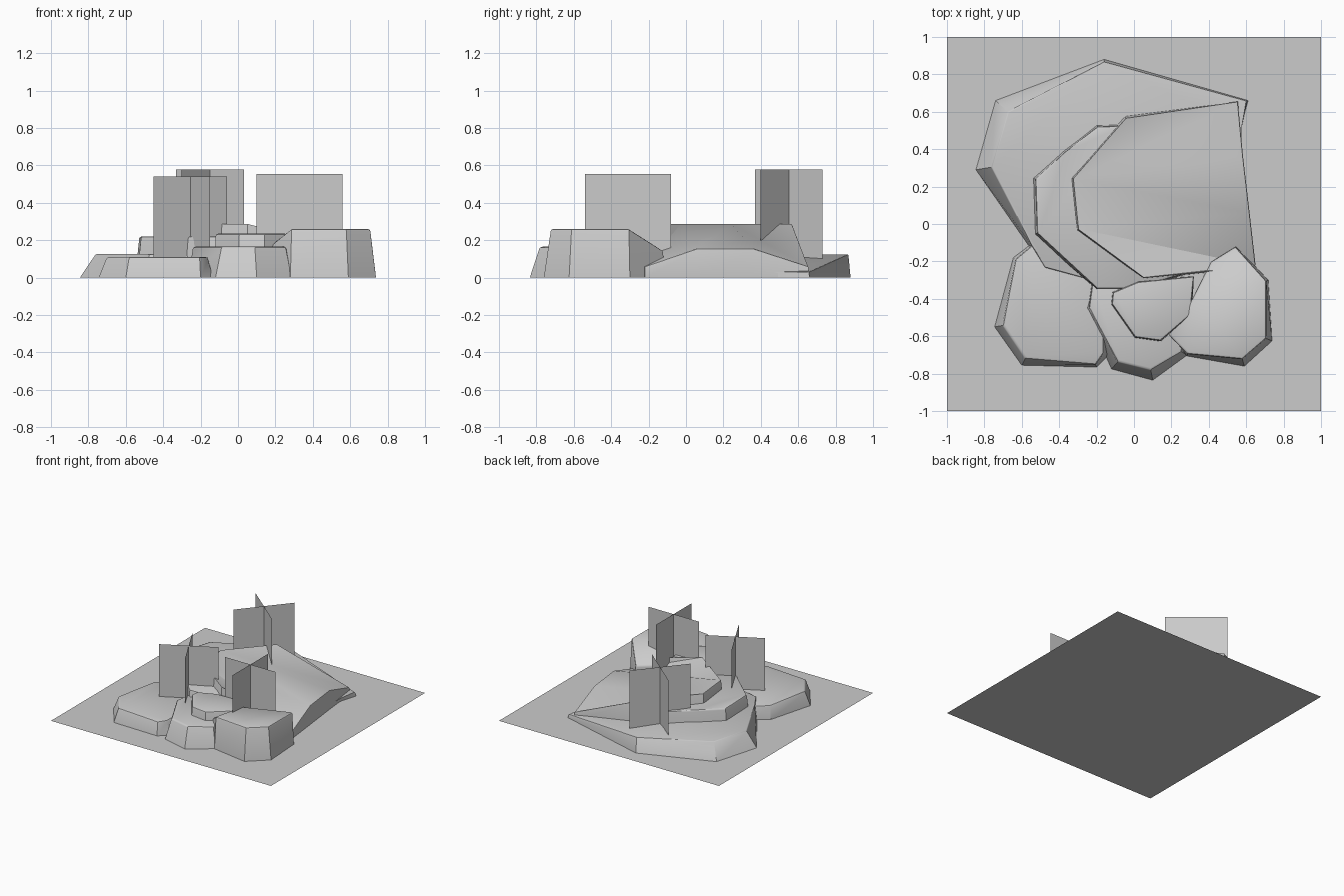
import bpy, bmesh, math
from mathutils import Vector


def finish(bm, name, smooth=False):
    me = bpy.data.meshes.new(name)
    bm.to_mesh(me)
    bm.free()
    ob = bpy.data.objects.new(name, me)
    bpy.context.collection.objects.link(ob)
    if smooth:
        bpy.ops.object.select_all(action='DESELECT')
        ob.select_set(True)
        bpy.context.view_layer.objects.active = ob
        bpy.ops.object.shade_smooth_by_angle(angle=math.radians(35))
    return ob


def terrace(name, ring, top_faces=None, bevel=0.012):
    """Open-bottomed mound; ring is counter-clockwise (x, y, top z, inset)."""
    bm = bmesh.new()
    n = len(ring)
    base, rim = [], []
    for i, (x, y, z, inset) in enumerate(ring):
        p = Vector((x, y))
        a = (p - Vector(ring[i - 1][:2])).normalized()
        b = (Vector(ring[(i + 1) % n][:2]) - p).normalized()
        inward = (Vector((-a.y, a.x)) + Vector((-b.y, b.x))).normalized()
        q = p + inward * inset
        base.append(bm.verts.new((x, y, 0)))
        rim.append(bm.verts.new((q.x, q.y, z)))
    for i in range(n):
        j = (i + 1) % n
        bm.faces.new((base[i], base[j], rim[j], rim[i]))
    for f in top_faces or [range(n)]:
        bm.faces.new([rim[i] for i in f])
    edges = [bm.edges.get((rim[i], rim[(i + 1) % n])) for i in range(n)]
    bmesh.ops.bevel(bm, geom=edges, offset=bevel, segments=2, profile=0.5,
                    affect='EDGES', clamp_overlap=True)
    return finish(bm, name, True)


def plant_cards(name, x, y, half, z0, z1, angle):
    """Two upright planes crossing at right angles."""
    bm = bmesh.new()
    for turn in (0, 90):
        t = math.radians(angle + turn)
        dx, dy = half * math.cos(t), half * math.sin(t)
        bm.faces.new([bm.verts.new(c) for c in (
            (x - dx, y - dy, z0), (x + dx, y + dy, z0),
            (x + dx, y + dy, z1), (x - dx, y - dy, z1))])
    return finish(bm, name)


# ground sheet
bm = bmesh.new()
bmesh.ops.create_grid(bm, x_segments=1, y_segments=1, size=1)
finish(bm, "base_ground")

# back terraces, stepping up and sloping away to the right
terrace("lower_terrace", [
    (-0.26, -0.30, 0.12, 0.01), (0.58, -0.15, 0.03, 0), (0.57, 0.52, 0.03, 0),
    (0.61, 0.66, 0.03, 0.005), (-0.16, 0.88, 0.125, 0.012),
    (-0.74, 0.66, 0.125, 0.09), (-0.845, 0.29, 0.125, 0.085),
    (-0.56, -0.12, 0.125, 0.015), (-0.48, -0.24, 0.125, 0.01)], bevel=0.006)

terrace("middle_terrace", [
    (0.0, -0.355, 0.22, 0.01), (0.5, -0.2, 0.06, 0), (0.5, 0.5, 0.04, 0),
    (-0.08, 0.535, 0.2, 0.01), (-0.2, 0.535, 0.215, 0.015),
    (-0.38, 0.40, 0.22, 0.02), (-0.55, 0.25, 0.22, 0.025),
    (-0.54, -0.06, 0.22, 0.025), (-0.2, -0.355, 0.22, 0.01)],
    [[0, 1, 2, 3], [0, 3, 4, 5, 6, 7, 8]])

terrace("upper_terrace", [
    (0.65, -0.22, 0.06, 0), (0.618, 0.06, 0.155, 0), (0.583, 0.36, 0.155, 0),
    (0.555, 0.655, 0.06, 0), (-0.05, 0.58, 0.29, 0.015),
    (-0.35, 0.25, 0.29, 0.025), (-0.315, -0.04, 0.29, 0.02),
    (0.05, -0.295, 0.29, 0.008), (0.38, -0.26, 0.21, 0.005)],
    [[1, 2, 5, 6], [3, 4, 5], [2, 3, 5], [0, 1, 6], [0, 6, 7], [0, 7, 8]],
    bevel=0.008)

# front mounds
terrace("left_mound", [
    (-0.745, -0.55, 0.11, 0.045), (-0.60, -0.755, 0.11, 0.04),
    (-0.2, -0.765, 0.11, 0.015), (-0.135, -0.70, 0.11, 0.03),
    (-0.15, -0.32, 0.11, 0.01), (-0.54, -0.1, 0.11, 0.01),
    (-0.645, -0.18, 0.11, 0.015)])

terrace("centre_mound_low", [
    (-0.265, -0.45, 0.165, 0.025), (-0.12, -0.775, 0.165, 0.05),
    (0.1, -0.835, 0.165, 0.055), (0.285, -0.70, 0.165, 0.035),
    (0.3, -0.35, 0.165, 0.01), (-0.23, -0.32, 0.165, 0.01)])

terrace("centre_mound_high", [
    (-0.13, -0.43, 0.235, 0.012), (0.0, -0.615, 0.235, 0.012),
    (0.145, -0.635, 0.235, 0.012), (0.31, -0.49, 0.235, 0.01),
    (0.32, -0.28, 0.225, 0), (0.02, -0.30, 0.235, 0.01),
    (-0.12, -0.36, 0.235, 0.01)])

terrace("right_mound", [
    (0.28, -0.705, 0.26, 0.012), (0.59, -0.76, 0.26, 0.04),
    (0.738, -0.625, 0.26, 0.035), (0.718, -0.30, 0.26, 0.012),
    (0.545, -0.115, 0.145, 0.008), (0.41, -0.2, 0.15, 0.005),
    (0.31, -0.40, 0.235, 0.003), (0.18, -0.59, 0.18, 0.005)],
    [[0, 1, 2, 3, 6], [3, 4, 5, 6], [0, 6, 7]])

# crossed plant cards
plant_cards("plant_left", -0.255, -0.276, 0.222, 0.095, 0.54, 28)
plant_cards("plant_right", 0.33, -0.31, 0.23, 0.095, 0.555, 0)
plant_cards("plant_back", -0.15, 0.55, 0.236, 0.09, 0.577, 50)
